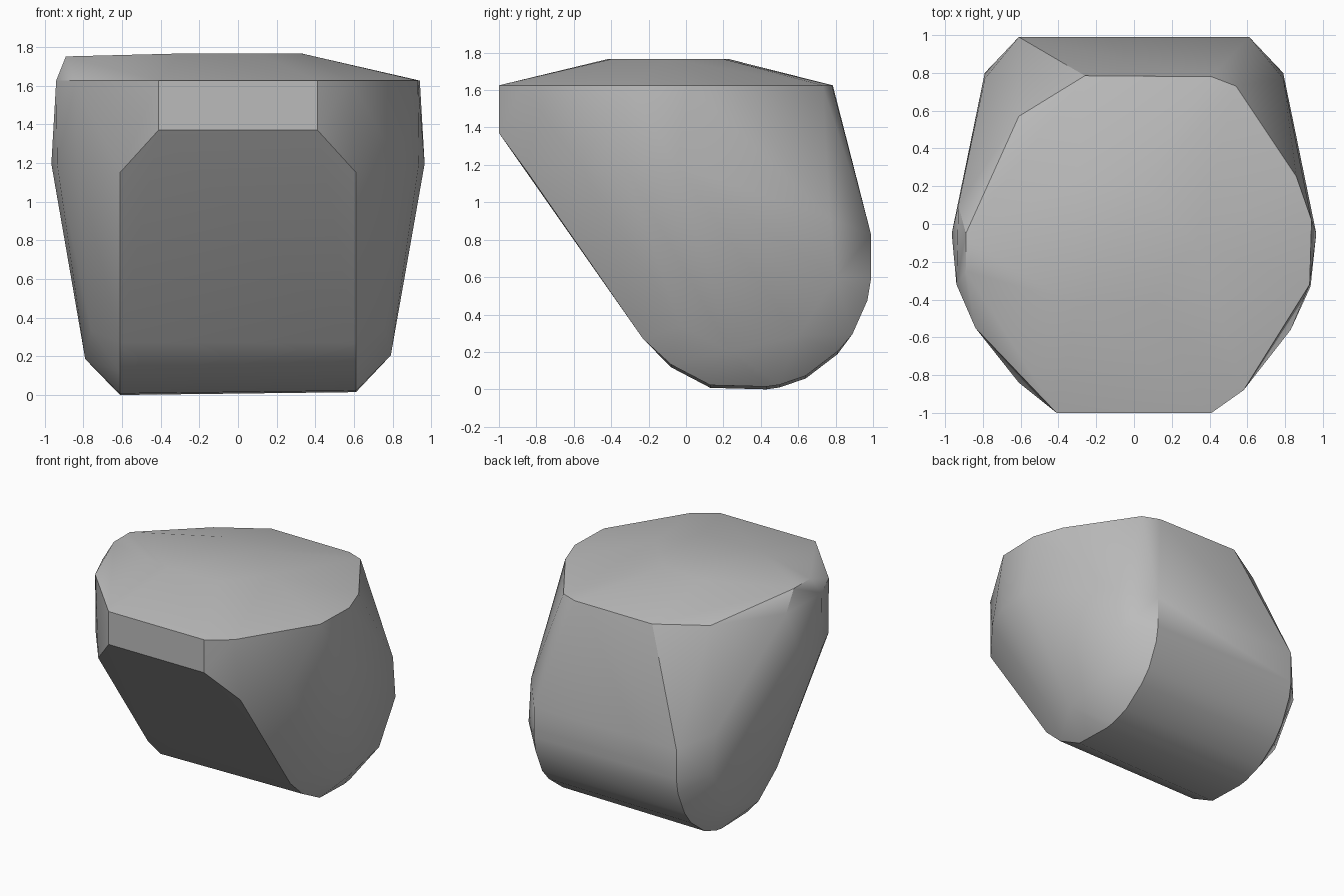
import bpy
import bmesh
import math
from mathutils import Vector

default_cube = bpy.data.objects.get("Cube")
if default_cube:
    bpy.data.objects.remove(default_cube, do_unlink=True)

stone_material = bpy.data.materials.new("stone grey")
stone_material.use_nodes = True
stone_colour = (0.5, 0.5, 0.5, 1.0)
stone_material.diffuse_color = stone_colour
stone_material.node_tree.nodes["Principled BSDF"].inputs["Base Color"].default_value = stone_colour

# Heights of the rim under the domed top, and of the dome itself
RIM_HEIGHT = 1.63
DOME_HEIGHT = 1.77
BODY_HALF_WIDTH = 0.61

# Side profile of the body as (y, z), from the sloping front round to the back
body_profile = [
    (-0.84, 1.155), (-0.23, 0.275), (-0.08, 0.13), (0.13, 0.02),
    (0.43, 0.012), (0.5, 0.022), (0.64, 0.07), (0.81, 0.2),
    (0.89, 0.3), (0.97, 0.48), (0.99, 0.6), (0.99, 0.83),
]

# Bulging flank, mirrored to both sides
flank = [
    (0.76, -0.03, 0.34), (0.79, 0.24, 0.2), (0.79, 0.6, 0.29),
    (0.79, 0.8, 0.6), (0.79, 0.77, 0.92),
    (0.965, -0.05, 1.2), (0.935, -0.33, 1.2), (0.83, -0.56, 1.2),
    (0.41, -1.0, 1.375),
]

# Outline of the rim as (x, y)
rim_outline = [
    (-0.41, -1.0), (0.41, -1.0), (0.58, -0.88), (0.93, -0.32),
    (0.94, 0.02), (0.86, 0.25), (0.54, 0.73), (0.41, 0.78),
    (-0.26, 0.785), (-0.61, 0.57), (-0.93, 0.1), (-0.94, -0.32),
    (-0.84, -0.55),
]

# Shallow dome, reaching out to a shoulder on one side
dome_outline = [(0.33, -0.1), (0.1, -0.4), (0.05, 0.2), (-0.3, -0.42), (-0.3, 0.23)]
shoulder = [(-0.89, -0.05), (-0.89, -0.25)]


def level(outline, height):
    """Lift a flat outline to one height."""
    return [Vector((x, y, height)) for x, y in outline]


def both_sides(points):
    """Repeat points on the left and the right."""
    return [Vector((side * x, y, z)) for x, y, z in points for side in (1, -1)]


points = both_sides([(BODY_HALF_WIDTH, y, z) for y, z in body_profile])
points += both_sides(flank)
points += level(rim_outline, RIM_HEIGHT)
points += level(dome_outline, DOME_HEIGHT)
points += level(shoulder, DOME_HEIGHT - 0.015)

# The underside leans very slightly to one side
for point in points:
    if point.z < RIM_HEIGHT / 8:
        point.z += 0.012 * point.x
lowest = min(point.z for point in points)
for point in points:
    point.z -= lowest

# Wrap the boulder in one faceted skin
bm = bmesh.new()
for point in points:
    bm.verts.new(point)
hull = bmesh.ops.convex_hull(bm, input=bm.verts[:])
loose = [v for v in bm.verts if not v.link_faces]
bmesh.ops.delete(bm, geom=loose, context='VERTS')
bmesh.ops.dissolve_limit(bm, angle_limit=math.radians(1), verts=bm.verts[:], edges=bm.edges[:])
bmesh.ops.recalc_face_normals(bm, faces=bm.faces[:])

mesh = bpy.data.meshes.new("boulder")
bm.to_mesh(mesh)
bm.free()
mesh.materials.append(stone_material)
boulder = bpy.data.objects.new("boulder", mesh)
bpy.context.collection.objects.link(boulder)

# Soft shading across gentle bends, crisp edges elsewhere
bpy.ops.object.select_all(action='DESELECT')
boulder.select_set(True)
bpy.context.view_layer.objects.active = boulder
bpy.ops.object.shade_smooth_by_angle(angle=math.radians(30))
